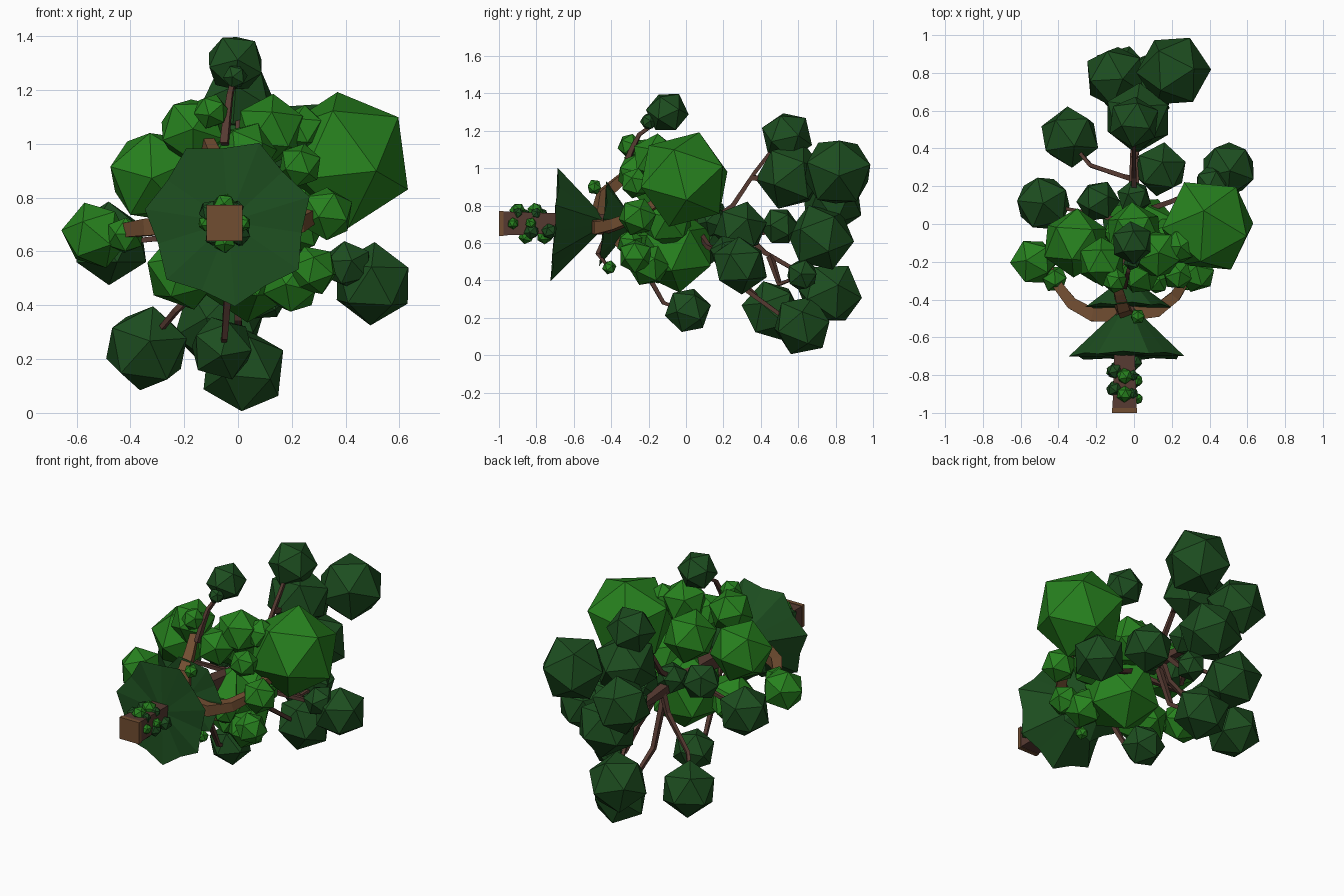
import bpy, bmesh, math, random
from mathutils import Vector, Matrix, Euler

random.seed(7)

def mat(name, rgb):
    m = bpy.data.materials.new(name)
    m.diffuse_color = (*rgb, 1)
    return m

LIGHT = mat("light leaf green", (0.020, 0.220, 0.013))
DARK = mat("dark leaf green", (0.012, 0.075, 0.014))
WOOD = mat("light wood brown", (0.165, 0.075, 0.031))
BARK = mat("dark bark brown", (0.092, 0.042, 0.031))

def finish(bm, name, *mats):
    bmesh.ops.recalc_face_normals(bm, faces=bm.faces)
    me = bpy.data.meshes.new(name)
    bm.to_mesh(me)
    bm.free()
    for m in mats:
        me.materials.append(m)
    ob = bpy.data.objects.new(name, me)
    bpy.context.collection.objects.link(ob)
    return ob

def leaves(name, m, balls, rot=None):
    """Faceted leaf clumps: (x, y, z, radius), turned at random unless rot is given."""
    bm = bmesh.new()
    for x, y, z, r in balls:
        turn = rot or Euler([random.uniform(0, 6.28) for _ in range(3)]).to_matrix().to_4x4()
        bmesh.ops.create_icosphere(bm, subdivisions=1, radius=r * 1.05,
                                   matrix=Matrix.Translation((x, y, z)) @ turn)
    return finish(bm, name, m)

def limb(name, m, pts, r0, r1):
    """Square tapered limb through a few points."""
    bm = bmesh.new()
    pts = [Vector(p) for p in pts]
    rings = []
    for i, p in enumerate(pts):
        d = (pts[min(i + 1, len(pts) - 1)] - pts[max(i - 1, 0)]).normalized()
        q = d.to_track_quat('Z', 'Y')
        r = r0 + (r1 - r0) * i / (len(pts) - 1)
        ring = [p + q @ Vector((sx * r, sy * r, 0)) for sx, sy in ((1, 1), (-1, 1), (-1, -1), (1, -1))]
        if rings:   # choose the start corner that avoids twisting
            prev = [v.co for v in rings[-1]]
            s = min(range(4), key=lambda k: sum((ring[(j + k) % 4] - p - prev[j] + pts[i - 1]).length for j in range(4)))
            ring = ring[s:] + ring[:s]
        rings.append([bm.verts.new(c) for c in ring])
    for a, b in zip(rings, rings[1:]):
        for j in range(4):
            bm.faces.new((a[j], a[(j + 1) % 4], b[(j + 1) % 4], b[j]))
    bm.faces.new(rings[0])
    bm.faces.new(rings[-1])
    return finish(bm, name, m)

def skirt(name, y, r, tip, turn):
    """Pleated cone of needles with a ragged, slightly tilted rim and a near-flat underside."""
    bm = bmesh.new()
    c = Vector((-0.035, 0, 0.71))
    rim = []
    for i in range(14):
        a = turn + i * math.pi / 7
        k = r * (1.0 if i % 2 == 0 else 0.87)
        rim.append(bm.verts.new((c.x + k * math.cos(a), y + 0.02 * math.sin(a) + (0.012 if i % 2 else 0), c.z + k * math.sin(a))))
    top = bm.verts.new((c.x, tip, c.z))
    low = bm.verts.new((c.x, y + 0.006, c.z))
    for i in range(14):
        a, b = rim[i], rim[(i + 1) % 14]
        bm.faces.new((a, b, top))
        bm.faces.new((b, a, low))
    return finish(bm, name, DARK)

# Trunk, lying along y, with a pale cut end
trunk = limb("trunk", BARK, [(-0.05, -0.98, 0.705), (-0.05, -0.7, 0.705), (-0.045, -0.4, 0.71),
                             (-0.02, -0.1, 0.70), (0, 0.2, 0.68), (0, 0.42, 0.66)], 0.064, 0.018)
limb("trunk_cut_end", WOOD, [(-0.05, -1, 0.705), (-0.05, -0.975, 0.705)], 0.067, 0.067)

# Needle skirts
skirt("lower_needle_skirt", -0.705, 0.315, -0.41, 0.3)
skirt("upper_needle_skirt", -0.445, 0.235, -0.27, 0.1)

# Thick bowed limbs carrying the light foliage
limb("left_limb", WOOD, [(-0.08, -0.48, 0.70), (-0.22, -0.48, 0.70), (-0.33, -0.42, 0.69), (-0.40, -0.33, 0.68), (-0.46, -0.22, 0.67)], 0.04, 0.022)
limb("right_limb", WOOD, [(0, -0.47, 0.69), (0.12, -0.46, 0.68), (0.22, -0.38, 0.70), (0.28, -0.28, 0.74), (0.35, -0.1, 0.85)], 0.038, 0.02)
limb("upper_limb", WOOD, [(-0.05, -0.46, 0.75), (-0.06, -0.44, 0.86), (-0.08, -0.36, 0.93), (-0.12, -0.25, 1.02)], 0.038, 0.02)
limb("lower_limb", WOOD, [(-0.03, -0.4, 0.68), (0.02, -0.33, 0.58), (0.08, -0.2, 0.50)], 0.03, 0.02)

# Thin dark branches
branches = [
    [(-0.05, -0.33, 1.0), (-0.04, -0.29, 1.1), (-0.03, -0.25, 1.18), (-0.01, -0.14, 1.26)],
    [(-0.03, -0.3, 0.65), (-0.04, -0.2, 0.42), (-0.05, -0.12, 0.28), (-0.06, 0, 0.24)],
    [(0, 0.1, 0.69), (0, 0.25, 0.80), (0, 0.37, 0.98), (0, 0.5, 1.15)],
    [(0, 0.35, 0.95), (0.04, 0.45, 0.94), (0.2, 0.75, 0.97)],
    [(0, 0.3, 0.67), (0.02, 0.42, 0.55), (0.02, 0.56, 0.47), (-0.05, 0.75, 0.35)],
    [(0, 0.38, 0.66), (0.03, 0.55, 0.66), (0.05, 0.72, 0.63)],
    [(-0.01, 0.24, 0.66), (-0.05, 0.25, 0.55), (-0.23, 0.31, 0.38), (-0.33, 0.43, 0.26)],
    [(0, 0.22, 0.62), (0, 0.32, 0.35), (0.01, 0.5, 0.22), (0.02, 0.6, 0.17)],
    [(0, 0.05, 0.68), (0.2, 0.12, 0.58), (0.38, 0.2, 0.54), (0.5, 0.28, 0.5)],
    [(-0.01, 0.0, 0.69), (-0.2, 0.05, 0.66), (-0.46, 0.1, 0.63)],
    [(0.02, 0.45, 0.53), (0.07, 0.5, 0.38), (0.12, 0.6, 0.42)],
    [(-0.01, -0.4, 0.68), (0.03, -0.47, 0.54), (0.04, -0.42, 0.48)],
]
for i, p in enumerate(branches):
    limb(f"thin_branch_{i + 1}", BARK, p, 0.015, 0.008)

# Dark foliage at the crown end
leaves("dark_foliage", DARK, [
    (0.21, 0.81, 0.98, 0.19), (0.00, 0.54, 1.17, 0.135), (0.02, 0.56, 0.96, 0.18),
    (-0.07, 0.77, 0.33, 0.17), (0.04, 0.72, 0.63, 0.175), (0.02, 0.62, 0.16, 0.157),
    (-0.34, 0.46, 0.24, 0.157), (0.14, 0.29, 0.68, 0.14), (0.50, 0.29, 0.48, 0.148),
    (0.41, 0.22, 0.55, 0.09), (-0.48, 0.11, 0.63, 0.148), (-0.19, 0.12, 0.74, 0.11),
    (-0.06, 0.01, 0.24, 0.12), (-0.01, -0.10, 1.30, 0.11), (-0.01, -0.20, 1.25, 0.045)])
leaves("small_dark_foliage", DARK, [
    (0.10, 0.62, 0.43, 0.085), (0.03, 0.50, 0.69, 0.10), (0.00, 0.14, 0.72, 0.09), (-0.10, 0.78, 0.82, 0.165)])

# Largest light clump, aimed by two of its corners
up = Vector((-0.02, 0.08, 0.25)).normalized()
side = Vector((0.215, -0.06, 0.155))
side = (side - up * side.dot(up)).normalized()
aim = Matrix((side, up.cross(side), up)).transposed().to_4x4()
leaves("largest_light_clump", LIGHT, [(0.39, -0.01, 0.94, 0.253)], aim)

# Light foliage around the middle
leaves("light_foliage", LIGHT, [
    (-0.31, -0.10, 0.88, 0.175), (-0.53, -0.20, 0.66, 0.122),
    (-0.17, -0.20, 1.05, 0.125), (0.12, -0.16, 1.05, 0.13), (0.04, -0.06, 0.56, 0.215),
    (0.33, -0.26, 0.74, 0.10), (0.28, -0.27, 0.53, 0.09), (-0.20, -0.17, 0.53, 0.145),
    (0.20, -0.20, 0.48, 0.11), (0.00, -0.04, 0.91, 0.15), (0.20, -0.10, 0.72, 0.14),
    (0.03, -0.26, 0.97, 0.11), (-0.10, -0.30, 1.12, 0.065), (0.24, -0.12, 1.05, 0.09)])
leaves("light_sprigs", LIGHT, [
    (0.04, -0.41, 0.47, 0.037), (0.02, -0.49, 0.90, 0.04), (-0.42, -0.29, 0.66, 0.07),
    (0.23, -0.27, 0.92, 0.08), (0.12, -0.30, 0.60, 0.07)])

# Sprigs growing on the bare trunk
for name, m, start in (("light_trunk_sprigs", LIGHT, 0.0), ("dark_trunk_sprigs", DARK, 0.9)):
    balls = []
    for i in range(8):
        a = start + i * math.pi / 2
        balls.append((-0.05 + 0.068 * math.cos(a), -0.925 + 0.024 * i + 0.03 * start,
                      0.705 + 0.068 * math.sin(a), 0.03 + 0.012 * (i % 2)))
    leaves(name, m, balls)
